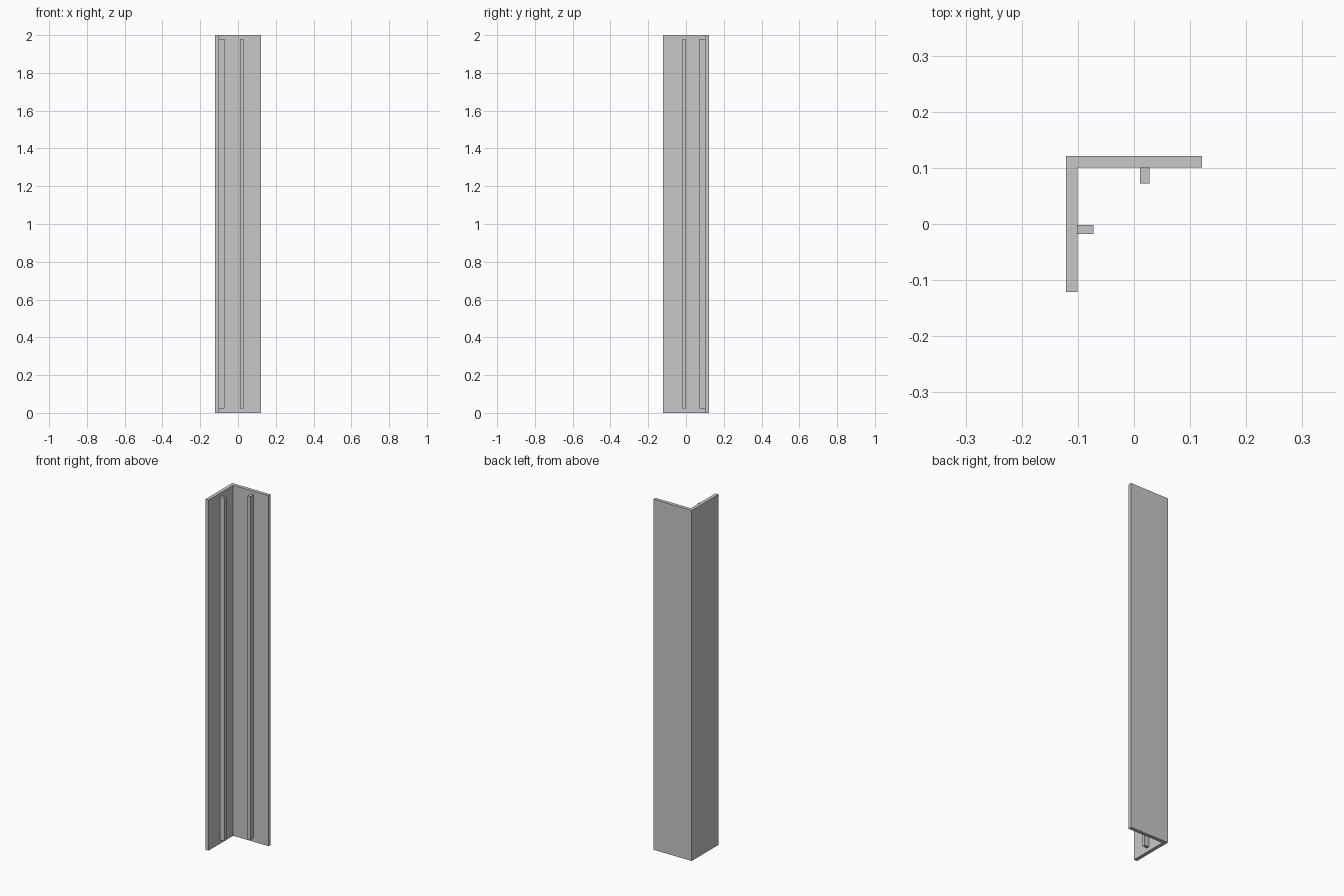
import bpy
import bmesh

cube = bpy.data.objects.get("Cube")
if cube:
    bpy.data.objects.remove(cube, do_unlink=True)

grey = bpy.data.materials.new("light grey")
grey.use_nodes = True
colour = (0.575, 0.575, 0.575, 1)
grey.diffuse_color = colour
grey.node_tree.nodes["Principled BSDF"].inputs["Base Color"].default_value = colour


def extrude_profile(name, points, bottom, top):
    """Extrude a flat outline in x and y upward into a solid bar."""
    bm = bmesh.new()
    face = bm.faces.new([bm.verts.new((x, y, bottom)) for x, y in points])
    result = bmesh.ops.extrude_face_region(bm, geom=[face])
    raised = [v for v in result["geom"] if isinstance(v, bmesh.types.BMVert)]
    bmesh.ops.translate(bm, verts=raised, vec=(0, 0, top - bottom))
    bmesh.ops.recalc_face_normals(bm, faces=bm.faces)
    mesh = bpy.data.meshes.new(name)
    bm.to_mesh(mesh)
    bm.free()
    mesh.materials.append(grey)
    obj = bpy.data.objects.new(name, mesh)
    bpy.context.collection.objects.link(obj)


def rectangle(x0, x1, y0, y1):
    return [(x0, y0), (x1, y0), (x1, y1), (x0, y1)]


half = 0.121      # half the outer width
inner = 0.101     # inside face of each wall
rib_edge = 0.072  # free edge of each rib
rib_bottom, rib_top = 0.022, 1.98

# Right-angled corner profile
extrude_profile("corner_angle", [
    (-half, -half), (-inner, -half), (-inner, inner),
    (half, inner), (half, half), (-half, half)], 0, 2)

# Ribs on the inside of each wall
extrude_profile("back_wall_rib",
                rectangle(0.011, 0.028, rib_edge, inner), rib_bottom, rib_top)
extrude_profile("side_wall_rib",
                rectangle(-inner, -rib_edge, -0.018, -0.002), rib_bottom, rib_top)
